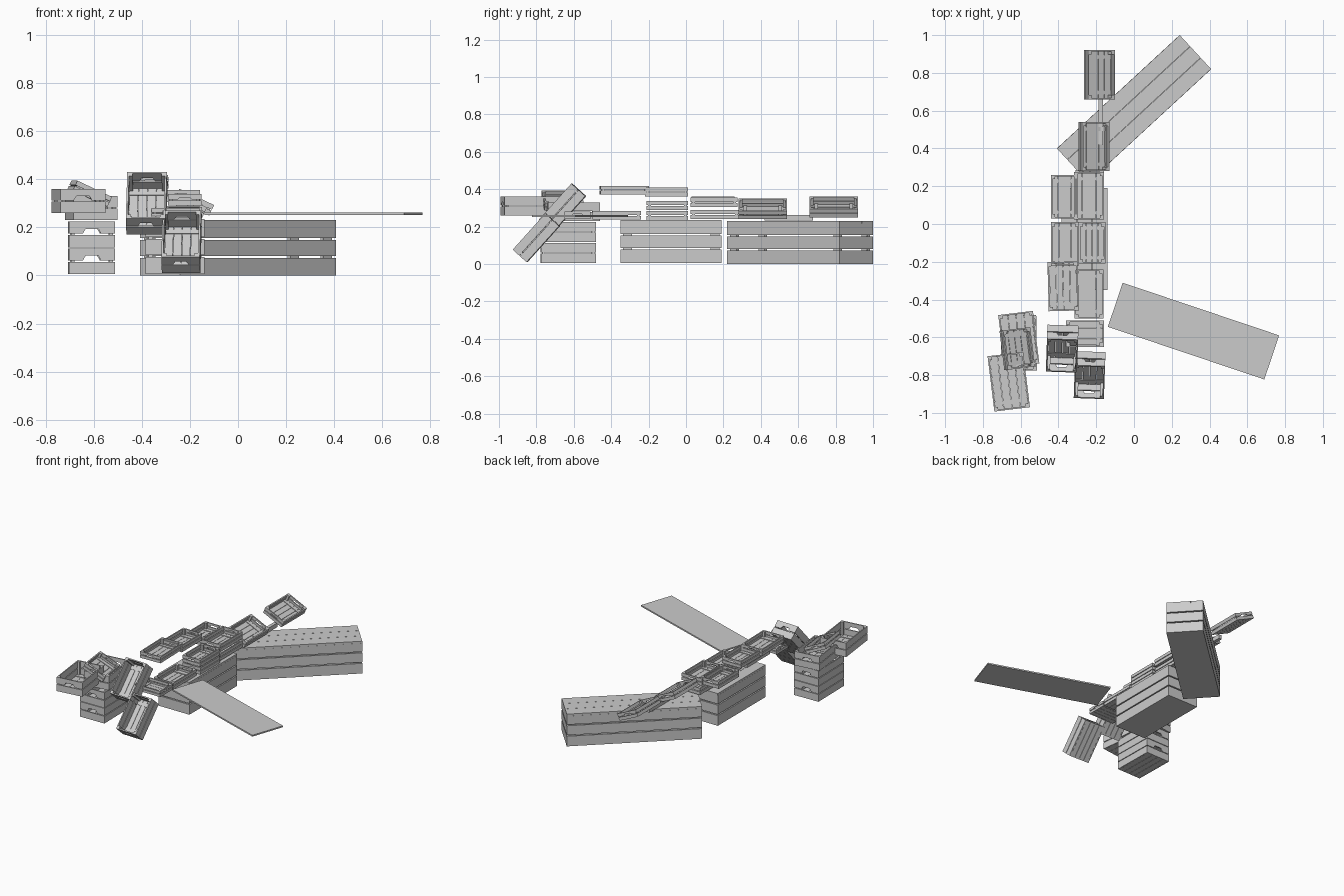
import bpy, bmesh
from math import radians
from mathutils import Matrix, Vector

if "Cube" in bpy.data.objects:
    bpy.data.objects.remove(bpy.data.objects["Cube"])


def box(bm, x0, x1, y0, y1, z0, z1):
    m = Matrix.Translation(((x0 + x1) / 2, (y0 + y1) / 2, (z0 + z1) / 2))
    m = m @ Matrix.Diagonal((x1 - x0, y1 - y0, z1 - z0, 1))
    bmesh.ops.create_cube(bm, size=1, matrix=m)


def notched_board(bm, w, y0, y1, z0, z1):
    # end board with a trapezoid hand hole cut in its lower edge
    d = (z1 - z0) * 0.4
    a, b = w * 0.2, w * 0.14
    prof = [(-w / 2, z0), (-a, z0), (-b, z0 + d), (b, z0 + d), (a, z0),
            (w / 2, z0), (w / 2, z1), (-w / 2, z1)]
    f = bm.faces.new([bm.verts.new((x, y0, z)) for x, z in prof])
    ext = bmesh.ops.extrude_face_region(bm, geom=[f])
    vs = [v for v in ext['geom'] if isinstance(v, bmesh.types.BMVert)]
    bmesh.ops.translate(bm, verts=vs, vec=(0, y1 - y0, 0))


def finish(bm, name, loc, rot):
    bmesh.ops.recalc_face_normals(bm, faces=bm.faces)
    me = bpy.data.meshes.new(name)
    bm.to_mesh(me)
    bm.free()
    ob = bpy.data.objects.new(name, me)
    ob.location = loc
    ob.rotation_euler = [radians(a) for a in rot]
    bpy.context.collection.objects.link(ob)


def tray(name, size, loc, rot=(0, 0, 0)):
    # open slatted tray, origin at its centre
    w, l, h = size
    t, gap, zb = 0.008, 0.005, -h / 2
    bm = bmesh.new()
    n = 4
    s = (w - 2 * t) / n
    for i in range(n):                                  # floor slats
        x = -w / 2 + t + i * s
        box(bm, x + 0.001, x + s - 0.001, -l / 2 + t, l / 2 - t, zb, zb + 0.006)
    for y in (-l * 0.36, l * 0.36):                     # floor battens
        box(bm, -w / 2 + t, w / 2 - t, y - 0.01, y + 0.01, zb + 0.006, zb + 0.01)
    mid = zb + h * 0.5
    for sx in (-1, 1):                                  # long sides
        xs = sorted((sx * w / 2, sx * (w / 2 - t)))
        for z0, z1 in ((zb, mid - gap / 2), (mid + gap / 2, h / 2)):
            box(bm, *xs, -l / 2 + t, l / 2 - t, z0, z1)
    for sy in (-1, 1):                                  # ends
        y0, y1 = sorted((sy * l / 2, sy * (l / 2 - t)))
        box(bm, -w / 2, w / 2, y0, y1, zb, mid - gap / 2)
        notched_board(bm, w, y0, y1, mid + gap / 2, h / 2)
        for sx in (-1, 1):                              # corner posts
            xs = sorted((sx * (w / 2 - t), sx * (w / 2 - t - 0.014)))
            ys = sorted((sy * (l / 2 - t), sy * (l / 2 - t - 0.014)))
            box(bm, *xs, *ys, zb, h / 2)
    finish(bm, name, loc, rot)


def chest(name, l, w, loc, angle):
    # long closed crate with three rows of planks
    bm = bmesh.new()
    t = 0.012
    for z0, z1 in ((0, 0.072), (0.08, 0.147), (0.155, 0.216)):
        for s in (-1, 1):
            box(bm, -l / 2, l / 2, *sorted((s * w / 2, s * (w / 2 - t))), z0, z1)
            box(bm, *sorted((s * l / 2, s * (l / 2 - t))), -w / 2 + t, w / 2 - t, z0, z1)
    for sx in (-1, 1):
        for sy in (-1, 1):
            box(bm, *sorted((sx * (l / 2 - t), sx * (l / 2 - 0.06))),
                *sorted((sy * (w / 2 - t), sy * (w / 2 - 0.03))), 0, 0.216)
    box(bm, -l / 2 + t, l / 2 - t, -w / 2 + t, w / 2 - t, 0, 0.012)
    n = 3
    for i in range(n):                                  # lid boards
        y = -w / 2 + i * w / n
        box(bm, -l / 2, l / 2, y + 0.0008, y + w / n - 0.0008, 0.216, 0.23)
    finish(bm, name, loc, (0, 0, angle))


# long chests and loose lid
chest("long_chest", 0.885, 0.246, (0, 0.61, 0), 42.7)
chest("short_chest", 0.54, 0.245, (-0.262, -0.08, 0.005), 90)
bm = bmesh.new()
box(bm, -0.437, 0.437, -0.123, 0.123, -0.005, 0.005)
finish(bm, "loose_lid", (0.315, -0.567, 0.256), (0, 0, -18.6))

# support batten under the tilted trays
bm = bmesh.new()
box(bm, -0.012, 0.012, -0.13, 0.13, -0.015, 0.015)
finish(bm, "support_batten", (-0.175, 0.55, 0.248), (0, 0, 0))

# trays on the right row
small = (0.15, 0.26, 0.048)
tray("tilted_tray_back", (0.16, 0.26, 0.048), (-0.182, 0.79, 0.305), (0, 25, 0))
tray("tilted_tray_front", (0.16, 0.26, 0.048), (-0.212, 0.41, 0.295), (0, 25, 0))
tray("tray_lower_back", small, (-0.235, 0.155, 0.265))
tray("tray_upper_back", (0.16, 0.25, 0.05), (-0.238, 0.15, 0.33))
tray("tray_lower_mid", (0.14, 0.22, 0.048), (-0.22, -0.10, 0.26))
tray("tray_upper_mid", (0.14, 0.22, 0.048), (-0.222, -0.10, 0.314))
tray("tray_front", (0.155, 0.26, 0.045), (-0.238, -0.37, 0.26))
tray("cross_tray", (0.14, 0.2, 0.04), (-0.26, -0.58, 0.26), (0, 0, 90))

# trays on the left row
tray("left_tray_back", (0.145, 0.23, 0.05), (-0.368, 0.145, 0.335))
tray("left_tray_mid", (0.15, 0.23, 0.048), (-0.365, -0.105, 0.385))
tray("left_tray_front", (0.16, 0.26, 0.045), (-0.375, -0.33, 0.395), (0, 0, 1.5))

# leaning display crates
tray("leaning_crate_upper", (0.165, 0.26, 0.1), (-0.38, -0.66, 0.30), (48, 0, -2))
tray("leaning_crate_lower", (0.16, 0.26, 0.1), (-0.235, -0.80, 0.14), (48, 0, -2))

# stacked crates on the left
deep = (0.19, 0.295, 0.108)
tray("stack_crate_bottom", deep, (-0.61, -0.63, 0.059), (0, 0, 1))
tray("stack_crate_middle", deep, (-0.61, -0.63, 0.171), (0, 0, 1))
tray("stack_crate_top", (0.185, 0.28, 0.1), (-0.61, -0.61, 0.28), (0, 0, 7))
tray("overhanging_crate", (0.19, 0.295, 0.1), (-0.663, -0.835, 0.31), (0, 0, 7))
tray("tilted_stack_tray", (0.16, 0.21, 0.045), (-0.618, -0.66, 0.34), (0, 25, 7))
